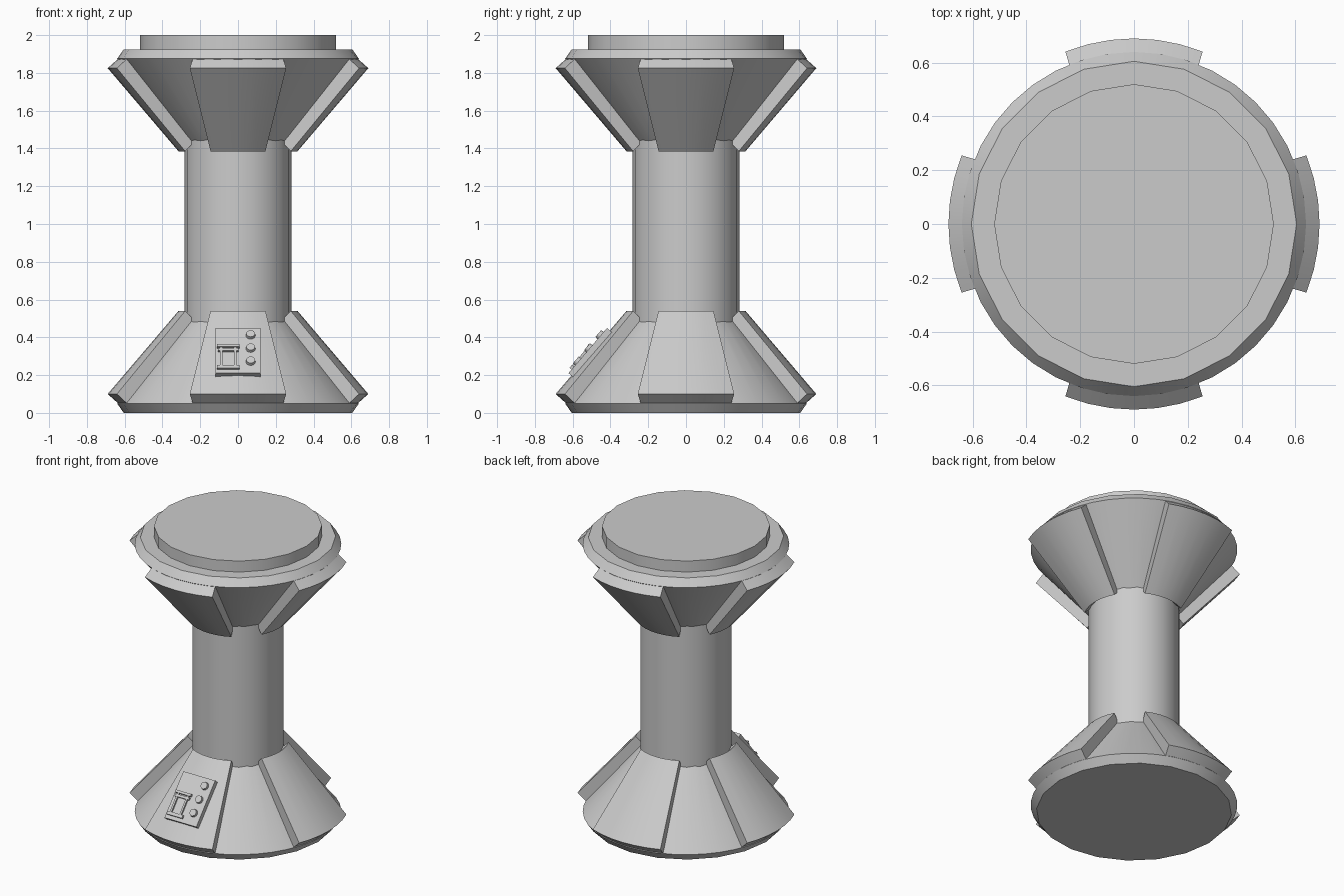
import bpy, bmesh, math
from mathutils import Matrix, Vector

if "Cube" in bpy.data.objects:
    bpy.data.objects.remove(bpy.data.objects["Cube"])

H = 1.925   # height of the body without the top disc


def finish(name, bm, smooth=30):
    bmesh.ops.recalc_face_normals(bm, faces=bm.faces)
    me = bpy.data.meshes.new(name)
    bm.to_mesh(me)
    bm.free()
    ob = bpy.data.objects.new(name, me)
    bpy.context.collection.objects.link(ob)
    if smooth:
        bpy.ops.object.select_all(action='DESELECT')
        ob.select_set(True)
        bpy.context.view_layer.objects.active = ob
        bpy.ops.object.shade_smooth_by_angle(angle=math.radians(smooth))
    return ob


def polar(r, a, z, flip):
    return (r * math.cos(a), r * math.sin(a), H - z if flip else z)


def cylinder(name, r, z0, z1, n=20):
    bm = bmesh.new()
    bmesh.ops.create_cone(bm, cap_ends=True, segments=n, radius1=r, radius2=r,
                          depth=z1 - z0, matrix=Matrix.Translation((0, 0, (z0 + z1) / 2)))
    return finish(name, bm)


def flare(name, flip):
    """Cone with a chamfered rim; the end disc is 20-sided, the cone finer."""
    bm = bmesh.new()
    n = 40
    rings = []
    for k, (r, z) in enumerate([(0.605, 0), (0.64, 0.05), (0.25, 0.52)]):
        ring = []
        for i in range(n):
            rr = r * math.cos(math.pi / 20) if (k == 0 and i % 2) else r
            ring.append(bm.verts.new(polar(rr, math.tau * i / n, z, flip)))
        rings.append(ring)
    for a, b in zip(rings, rings[1:]):
        for i in range(n):
            j = (i + 1) % n
            bm.faces.new((a[i], a[j], b[j], b[i]))
    bm.faces.new(rings[0])
    bm.faces.new(rings[-1])
    return finish(name, bm)


def rib(name, angle, flip):
    """Raised curved panel lying on the flare."""
    bm = bmesh.new()
    n = 6
    # radius, height, half angle
    section = [(0.632, 0.048, 22.2), (0.69, 0.10, 21.7), (0.315, 0.54, 27.5), (0.262, 0.49, 28.5)]
    cols = []
    for i in range(n + 1):
        t = 2 * i / n - 1
        cols.append([bm.verts.new(polar(r, angle + t * math.radians(h), z, flip))
                     for r, z, h in section])
    for a, b in zip(cols, cols[1:]):
        for i in range(4):
            j = (i + 1) % 4
            bm.faces.new((a[i], a[j], b[j], b[i]))
    bm.faces.new(cols[0])
    bm.faces.new(cols[-1])
    return finish(name, bm)


# Column, top disc, the two flares and their ribs
cylinder("column", 0.283, 0.1, 1.8)
cylinder("top_disc", 0.52, 1.9, 2.0)
for end, flip in (("lower", False), ("upper", True)):
    flare(end + "_flare", flip)
    for q, side in enumerate(("right", "back", "left", "front")):
        rib(f"{end}_rib_{side}", q * math.pi / 2, flip)

# Control panel frame: local x = right, y = up the slope, z = outward
up = Vector((0, 0.649, 0.761))
out = Vector((0, -0.761, 0.649))
frame = Matrix.Translation((0, -0.505, 0.317)) @ Matrix(
    ((1, 0, 0), (0, up.y, out.y), (0, up.z, out.z))).to_4x4()


def block(name, x0, x1, y0, y1, z0, z1):
    bm = bmesh.new()
    m = frame @ Matrix.Translation(((x0 + x1) / 2, (y0 + y1) / 2, (z0 + z1) / 2)) \
        @ Matrix.Diagonal((x1 - x0, y1 - y0, z1 - z0, 1))
    bmesh.ops.create_cube(bm, size=1, matrix=m)
    return finish(name, bm, 0)


block("control_plate", -0.12, 0.12, -0.157, 0.157, -0.015, 0.02)

# Row of round buttons
for i, y in enumerate((0.105, 0.013, -0.078)):
    bm = bmesh.new()
    bmesh.ops.create_cone(bm, cap_ends=True, segments=16, radius1=0.026, radius2=0.023,
                          depth=0.02, matrix=frame @ Matrix.Translation((0.067, y, 0.026)))
    finish(f"button_{i + 1}", bm)

# Sliding lever: two rails between end bars, with a grip
for i, x in enumerate((-0.088, -0.015)):
    block(f"lever_rail_{i + 1}", x - 0.006, x + 0.006, -0.13, 0.03, 0.015, 0.032)
block("lever_lower_bar", -0.11, 0.007, -0.133, -0.112, 0.015, 0.034)
block("lever_upper_bar", -0.11, 0.007, 0.014, 0.03, 0.015, 0.038)
block("lever_grip", -0.105, 0.002, -0.01, 0.006, 0.015, 0.034)
